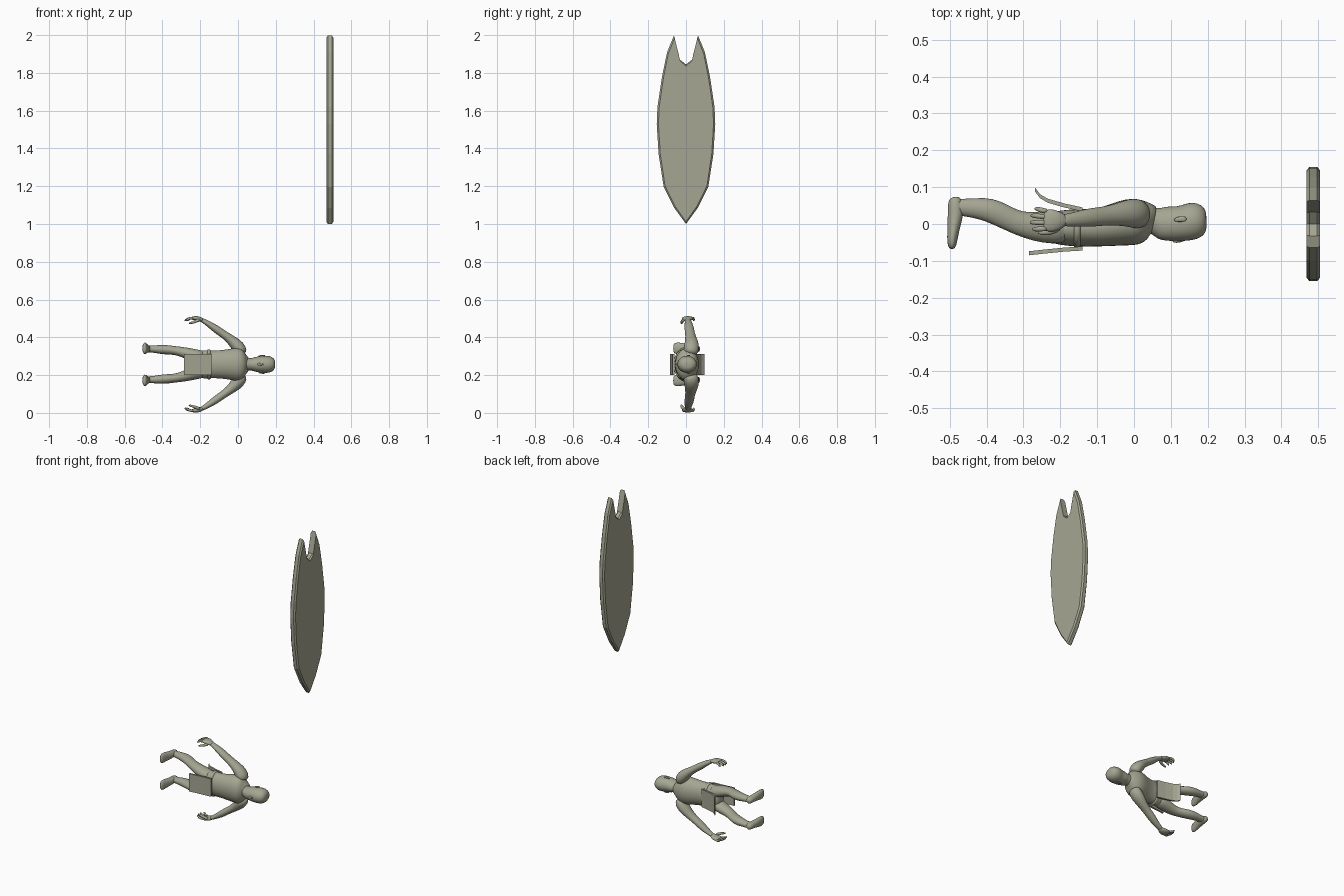
import bpy, bmesh, math
from mathutils import Vector

CZ = 0.257  # height of the figure's centre line

mat = bpy.data.materials.new("stone_grey")
mat.diffuse_color = (0.38, 0.38, 0.29, 1)


def finish(name, bm, smooth=True):
    bmesh.ops.recalc_face_normals(bm, faces=bm.faces)
    me = bpy.data.meshes.new(name)
    bm.to_mesh(me)
    bm.free()
    me.materials.append(mat)
    for p in me.polygons:
        p.use_smooth = smooth
    ob = bpy.data.objects.new(name, me)
    bpy.context.collection.objects.link(ob)
    return ob


def loft(name, rings, ref=(0, 1, 0), n=12, sub=1):
    """Elliptical rings (x, y, z offset, radius along ref, radius across) joined along a path."""
    bm = bmesh.new()
    pts = [Vector((r[0], r[1], CZ + r[2])) for r in rings]
    loops = []
    for i, r in enumerate(rings):
        t = (pts[min(i + 1, len(pts) - 1)] - pts[max(i - 1, 0)]).normalized()
        u = Vector(ref)
        u = (u - t * u.dot(t)).normalized()
        w = t.cross(u)
        loops.append([bm.verts.new(pts[i] + u * r[3] * math.cos(a) + w * r[4] * math.sin(a))
                      for a in (2 * math.pi * k / n for k in range(n))])
    for a, b in zip(loops, loops[1:]):
        for k in range(n):
            bm.faces.new((a[k], a[(k + 1) % n], b[(k + 1) % n], b[k]))
    bm.faces.new(loops[0])
    bm.faces.new(loops[-1])
    ob = finish(name, bm)
    if sub:
        m = ob.modifiers.new("round", 'SUBSURF')
        m.levels = m.render_levels = sub
    return ob


def flap(name, path, half_width, thick):
    """Cloth panel following an x, y path."""
    bm = bmesh.new()
    rows = []
    for x, y in path:
        rows.append([bm.verts.new((x, y + s * thick, CZ + h * half_width))
                     for s, h in ((0, -1), (0, 1), (1, 1), (1, -1))])
    for a, b in zip(rows, rows[1:]):
        for k in range(4):
            bm.faces.new((a[k], a[(k + 1) % 4], b[(k + 1) % 4], b[k]))
    bm.faces.new(rows[0])
    bm.faces.new(rows[-1])
    return finish(name, bm, False)


# Board: pointed at the bottom, notched at the top, chamfered rim
half = [(0.062, 1.085), (0.118, 1.195), (0.145, 1.37), (0.155, 1.53), (0.151, 1.62),
        (0.127, 1.78), (0.1, 1.91), (0.064, 1.998), (0.032, 1.87)]
outline = [(0, 1.0)] + half + [(0, 1.845)] + [(-y, z) for y, z in reversed(half)]
bm = bmesh.new()
rims = []
for x, k in ((0.468, 0.94), (0.476, 1), (0.497, 1), (0.505, 0.94)):
    rims.append([bm.verts.new((x, y * k, 1.5 + (z - 1.5) * (1 - (1 - k) * 0.4)))
                 for y, z in outline])
n = len(outline)
for a, b in zip(rims, rims[1:]):
    for i in range(n):
        bm.faces.new((a[i], a[(i + 1) % n], b[(i + 1) % n], b[i]))
for r in (rims[0], rims[-1]):
    bm.faces.new(r)
finish("board", bm, False)

# Torso, from the pelvis to the base of the neck
loft("torso", [(-0.245, -0.008, 0, 0.025, 0.04), (-0.225, -0.01, 0, 0.044, 0.07),
               (-0.18, -0.01, 0, 0.051, 0.078), (-0.13, -0.011, 0, 0.052, 0.074),
               (-0.08, -0.008, 0, 0.054, 0.077), (-0.03, 0.003, 0, 0.063, 0.086),
               (0.005, 0.006, 0, 0.066, 0.092), (0.03, 0.013, 0, 0.055, 0.076),
               (0.046, 0.013, 0, 0.042, 0.045), (0.06, 0.01, 0, 0.036, 0.034)], n=16)

# Neck and head
loft("head", [(0.03, 0.012, 0, 0.036, 0.036), (0.058, 0.008, 0, 0.036, 0.033),
              (0.072, 0.002, 0, 0.045, 0.033), (0.09, 0.001, 0, 0.048, 0.04),
              (0.12, 0.0, 0, 0.048, 0.045), (0.15, 0.005, 0, 0.052, 0.047),
              (0.172, 0.012, 0, 0.05, 0.044), (0.19, 0.016, 0, 0.038, 0.032),
              (0.197, 0.016, 0, 0.018, 0.016)], n=16)
loft("nose", [(0.138, -0.042, 0, 0.004, 0.004), (0.122, -0.046, 0, 0.006, 0.006),
              (0.108, -0.046, 0, 0.006, 0.008), (0.104, -0.042, 0, 0.003, 0.005)], n=8)

# Belt and cloth panels
loft("belt", [(-0.164, -0.011, 0, 0.05, 0.073), (-0.162, -0.011, 0, 0.057, 0.081),
              (-0.146, -0.011, 0, 0.057, 0.081), (-0.144, -0.011, 0, 0.05, 0.073)], n=24)
flap("front_cloth", [(-0.14, -0.072), (-0.19, -0.075), (-0.24, -0.08), (-0.285, -0.085)],
     0.056, 0.011)
flap("back_cloth", [(-0.14, 0.034), (-0.19, 0.045), (-0.235, 0.058), (-0.255, 0.07),
                    (-0.268, 0.087)], 0.056, 0.011)

for side, s in (("left", 1), ("right", -1)):
    # Leg: hip, thigh, knee, calf, ankle
    loft(side + "_leg", [(x, y, s * z, a, b) for x, y, z, a, b in (
        (-0.17, -0.01, 0.036, 0.042, 0.034), (-0.22, -0.01, 0.043, 0.047, 0.037),
        (-0.27, -0.007, 0.059, 0.041, 0.031), (-0.31, 0.001, 0.069, 0.034, 0.026),
        (-0.34, 0.014, 0.074, 0.033, 0.024), (-0.375, 0.032, 0.077, 0.035, 0.026),
        (-0.41, 0.042, 0.079, 0.032, 0.025), (-0.45, 0.044, 0.081, 0.025, 0.019),
        (-0.478, 0.046, 0.082, 0.024, 0.019), (-0.496, 0.046, 0.082, 0.02, 0.017))])
    # Foot: heel to toes
    loft(side + "_foot", [(x, y, s * z, a, b) for x, y, z, a, b in (
        (-0.488, 0.074, 0.082, 0.01, 0.012), (-0.485, 0.064, 0.082, 0.021, 0.02),
        (-0.483, 0.03, 0.083, 0.023, 0.022), (-0.489, -0.005, 0.084, 0.018, 0.027),
        (-0.493, -0.04, 0.085, 0.015, 0.033), (-0.494, -0.06, 0.085, 0.012, 0.03),
        (-0.494, -0.068, 0.085, 0.006, 0.02))], ref=(1, 0, 0))
    # Arm: shoulder to wrist
    loft(side + "_arm", [(x, y, s * z, a, b) for x, y, z, a, b in (
        (0.022, 0.022, 0.05, 0.034, 0.03), (0.012, 0.028, 0.08, 0.043, 0.036),
        (-0.012, 0.03, 0.107, 0.04, 0.035), (-0.045, 0.026, 0.137, 0.031, 0.024),
        (-0.085, 0.021, 0.165, 0.026, 0.021), (-0.115, 0.018, 0.186, 0.027, 0.022),
        (-0.15, 0.014, 0.211, 0.022, 0.017), (-0.185, 0.01, 0.232, 0.017, 0.012),
        (-0.2, 0.01, 0.238, 0.016, 0.011))])
    # Palm
    loft(side + "_palm", [(x, y, s * z, a, b) for x, y, z, a, b in (
        (-0.182, 0.01, 0.231, 0.014, 0.011), (-0.2, 0.009, 0.239, 0.025, 0.013),
        (-0.22, 0.009, 0.244, 0.033, 0.013), (-0.24, 0.01, 0.245, 0.03, 0.01),
        (-0.246, 0.01, 0.245, 0.025, 0.006))])
    # Four fingers fanned across the palm, curling inwards
    for i in range(4):
        y = -0.012 + 0.0155 * i
        tip = (-0.276, -0.283, -0.281, -0.27)[i]
        loft(f"{side}_finger_{i + 1}", [
            (-0.232, y, s * 0.245, 0.008, 0.008), (-0.256, y * 1.1, s * 0.245, 0.0075, 0.0075),
            (tip + 0.01, y * 1.2, s * 0.238, 0.007, 0.007),
            (tip, y * 1.2, s * 0.23, 0.004, 0.004)], n=8)
    # Thumb
    loft(side + "_thumb", [
        (-0.2, -0.008, s * 0.237, 0.011, 0.01), (-0.222, -0.021, s * 0.228, 0.009, 0.009),
        (-0.245, -0.024, s * 0.22, 0.008, 0.007), (-0.262, -0.023, s * 0.216, 0.004, 0.004)], n=8)
    # Ear
    loft(side + "_ear", [(0.108, 0.01, s * 0.043, 0.004, 0.003), (0.12, 0.013, s * 0.046, 0.008, 0.004),
                         (0.135, 0.014, s * 0.047, 0.009, 0.004), (0.143, 0.013, s * 0.046, 0.004, 0.003)], n=8)
